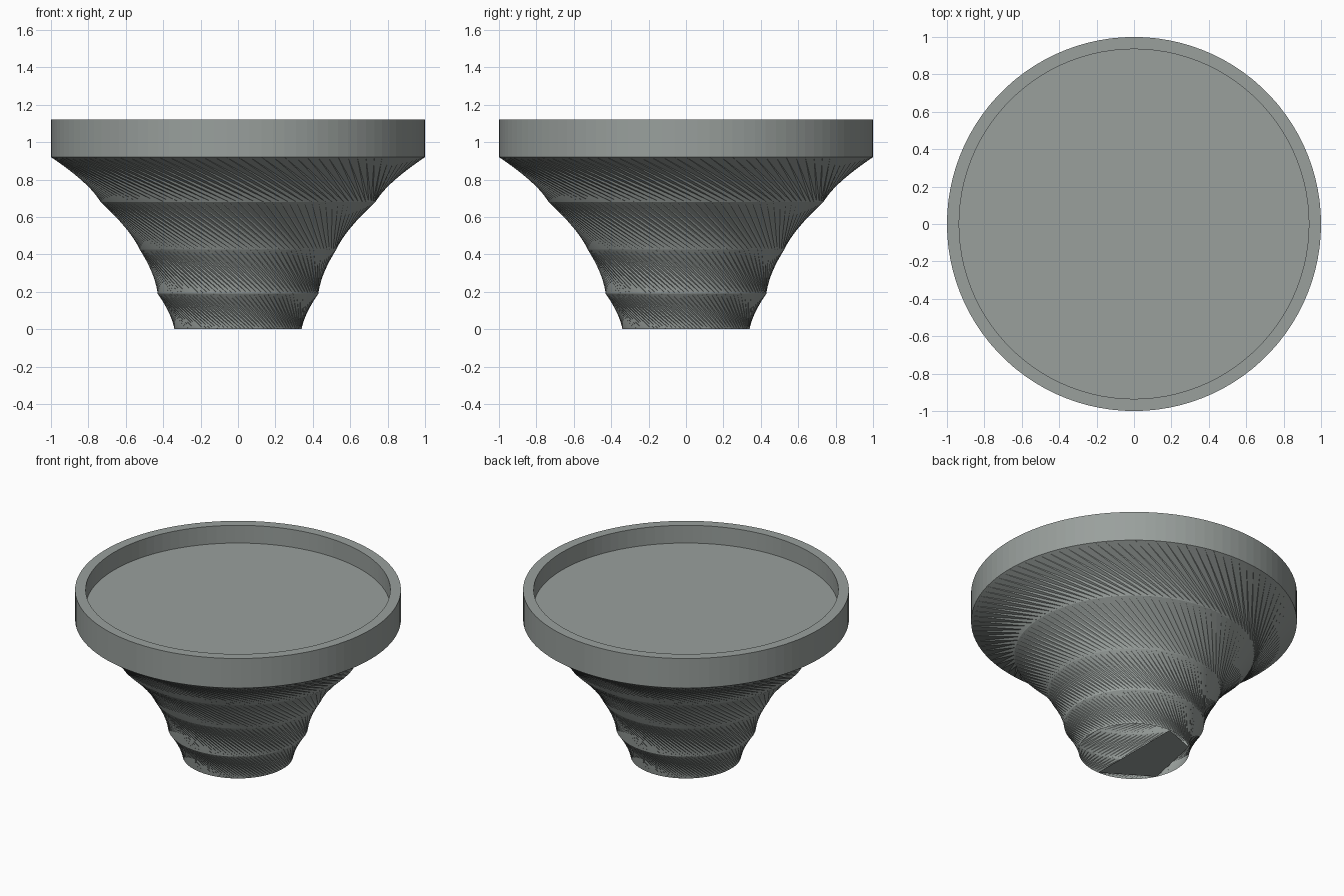
import bpy, bmesh, math

cube = bpy.data.objects.get("Cube")
if cube:
    bpy.data.objects.remove(cube, do_unlink=True)

SIDES = 100
TWIST = 8  # steps each flared band is twisted by

grey = bpy.data.materials.new("stone_grey")
grey.use_nodes = True
colour = (0.32, 0.35, 0.335, 1)
grey.diffuse_color = colour
grey.node_tree.nodes["Principled BSDF"].inputs["Base Color"].default_value = colour


def finish(name, bm):
    mesh = bpy.data.meshes.new(name)
    bm.to_mesh(mesh)
    bm.free()
    mesh.materials.append(grey)
    obj = bpy.data.objects.new(name, mesh)
    bpy.context.collection.objects.link(obj)
    return obj


def point(bm, r, degrees, z):
    a = math.radians(degrees)
    return bm.verts.new((r * math.cos(a), r * math.sin(a), z))


def ring(bm, r, z):
    return [point(bm, r, 360 * i / SIDES, z) for i in range(SIDES)]


def bridge(bm, low, high, twist=0):
    for i in range(SIDES):
        j = (i + 1) % SIDES
        a, b = low[i], low[j]
        c, d = high[(j - twist) % SIDES], high[(i - twist) % SIDES]
        if twist:
            bm.faces.new((a, b, d))
            bm.faces.new((b, c, d))
        else:
            bm.faces.new((a, b, c, d))


# Flared stem: open shell of twisted bands
bm = bmesh.new()
stem = [(0.34, 0), (0.43, 0.19), (0.525, 0.425), (0.735, 0.68), (1, 0.92)]
rings = [ring(bm, r, z) for r, z in stem]
for low, high in zip(rings, rings[1:]):
    bridge(bm, low, high, TWIST)
finish("flared_stem", bm)

# Rim: outer wall, flat lip, inner wall and recessed floor
bm = bmesh.new()
rim = [(1, 0.92), (1, 1.12), (0.935, 1.12), (0.935, 1.0)]
rings = [ring(bm, r, z) for r, z in rim]
for low, high in zip(rings, rings[1:]):
    bridge(bm, low, high)
bm.faces.new(rings[-1])
finish("dish_rim", bm)

# Partial base: fan of flat plates closing half of the opening
bm = bmesh.new()
centre = bm.verts.new((0, 0, 0))
corners = [point(bm, 0.34, a, 0) for a in (90, 131, 206, 270)]
for i, (a, b) in enumerate(zip(corners, corners[1:])):
    bm.faces.new((centre, a, b) if i == 2 else (centre, b, a))
finish("base_plates", bm)
